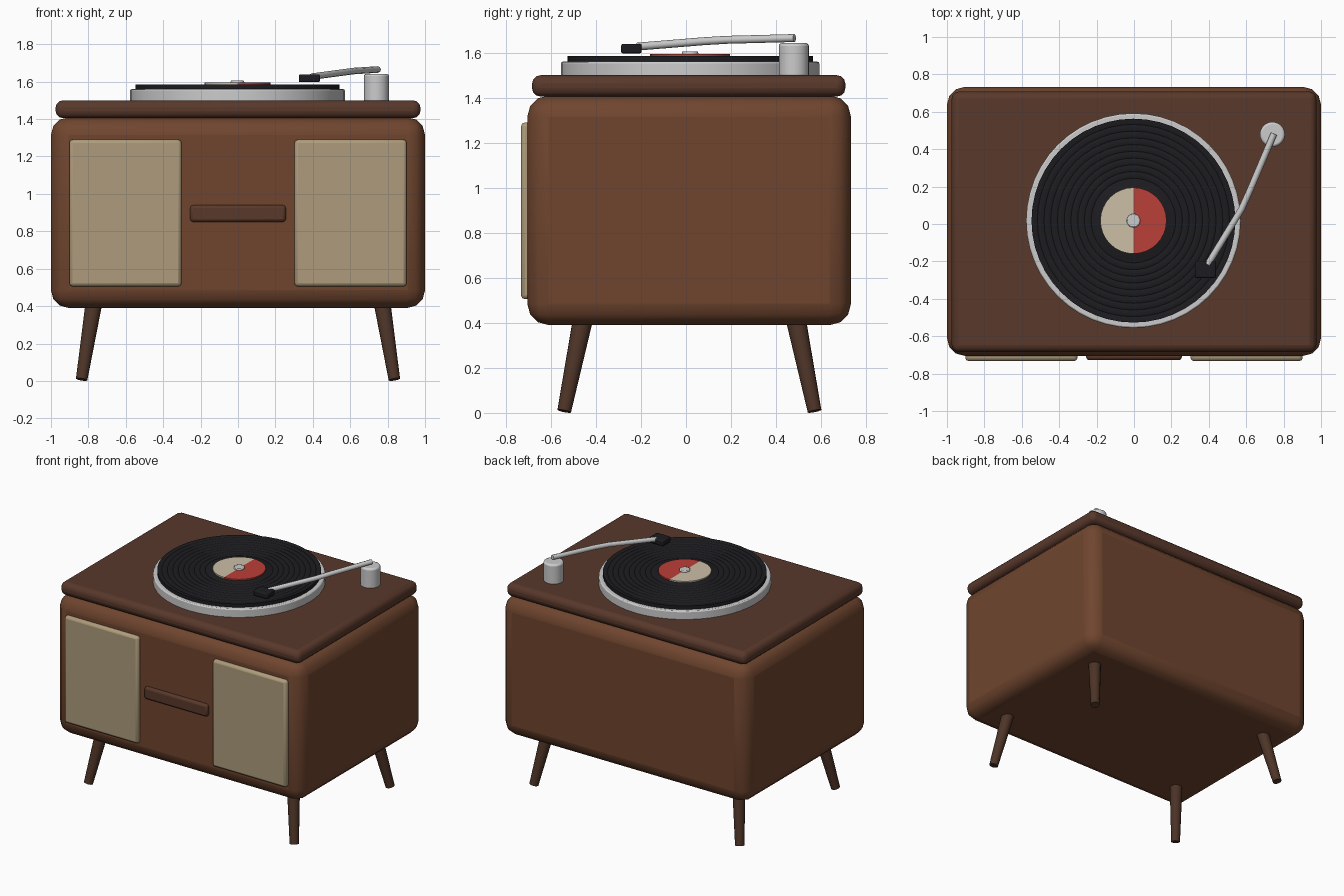
import bpy, bmesh
from math import pi, cos, sin
from mathutils import Vector, Matrix

if "Cube" in bpy.data.objects:
    bpy.data.objects.remove(bpy.data.objects["Cube"])

CY = 0.015  # depth centre of cabinet, legs and deck


def material(name, rgb):
    m = bpy.data.materials.new(name)
    m.diffuse_color = (*rgb, 1)
    m.use_nodes = True
    m.node_tree.nodes["Principled BSDF"].inputs["Base Color"].default_value = m.diffuse_color
    return m


WOOD = material("walnut", (0.16, 0.06, 0.028))
LID = material("dark_walnut", (0.10, 0.04, 0.024))
LEG = material("leg_wood", (0.075, 0.034, 0.02))
CLOTH = material("grille_cloth", (0.42, 0.33, 0.20))
BLACK = material("vinyl", (0.012, 0.012, 0.015))
CREAM = material("label_cream", (0.60, 0.52, 0.38))
RED = material("label_red", (0.50, 0.05, 0.04))


def finish(name, bm, mats, bevel=0, segs=3):
    me = bpy.data.meshes.new(name)
    bm.normal_update()
    bm.to_mesh(me)
    bm.free()
    ob = bpy.data.objects.new(name, me)
    bpy.context.collection.objects.link(ob)
    for m in mats:
        me.materials.append(m)
    if bevel:
        mod = ob.modifiers.new("bevel", "BEVEL")
        mod.width, mod.segments = bevel, segs
        mod.limit_method, mod.angle_limit = "ANGLE", 0.6
    bpy.ops.object.select_all(action="DESELECT")
    ob.select_set(True)
    bpy.context.view_layer.objects.active = ob
    bpy.ops.object.shade_smooth_by_angle(angle=0.7)
    return ob


def box(name, lo, hi, mats, bevel, segs=3):
    lo, hi = Vector(lo), Vector(hi)
    bm = bmesh.new()
    bmesh.ops.create_cube(bm, size=1, matrix=Matrix.Translation((lo + hi) / 2) @ Matrix.Diagonal((*(hi - lo), 1)))
    return finish(name, bm, mats, bevel, segs)


def rod(name, a, b, r1, r2, mats, sides=32, bevel=0, segs=2):
    a, b = Vector(a), Vector(b)
    rot = (b - a).to_track_quat("Z", "Y").to_matrix().to_4x4()
    bm = bmesh.new()
    bmesh.ops.create_cone(bm, cap_ends=True, segments=sides, radius1=r1, radius2=r2,
                          depth=(b - a).length, matrix=Matrix.Translation((a + b) / 2) @ rot)
    return finish(name, bm, mats, bevel, segs)


# cabinet and lid
box("cabinet", (-1, -0.705, 0.39), (1, 0.733, 1.41), [WOOD], 0.095)
box("lid", (-0.975, -0.684, 1.405), (0.975, 0.708, 1.50), [LID], 0.038)

# speaker grilles and drawer handle
for side, x in (("left", -0.602), ("right", 0.602)):
    box(side + "_speaker_grille", (x - 0.3, -0.733, 0.505), (x + 0.3, -0.68, 1.29), [CLOTH], 0.018, 2)
box("handle", (-0.256, -0.728, 0.85), (0.256, -0.68, 0.94), [LID], 0.016, 2)

# splayed, tapered legs
for sx, xn in ((-1, "left"), (1, "right")):
    for sy, yn in ((-1, "front"), (1, "back")):
        rod(f"{yn}_{xn}_leg", (sx * 0.836, CY + sy * 0.556, 0.008), (sx * 0.77, CY + sy * 0.472, 0.42),
            0.031, 0.045, [LEG], 16)

# platter
C = Vector((-0.003, 0.018, 0))
rod("platter", C + Vector((0, 0, 1.49)), C + Vector((0, 0, 1.56)), 0.574, 0.574, [], 48, 0.008)

# record: turned profile with shallow grooves
profile = [(0, 1.555), (0.545, 1.555), (0.545, 1.585)]
for i in range(9):
    r = 0.52 - i * 0.036
    profile += [(r, 1.585), (r - 0.006, 1.582), (r - 0.012, 1.585)]
profile.append((0, 1.585))
bm = bmesh.new()
vs = [bm.verts.new((C.x + r, C.y, z)) for r, z in profile]
es = [bm.edges.new(p) for p in zip(vs, vs[1:])]
bmesh.ops.spin(bm, geom=vs + es, cent=C, axis=(0, 0, 1), angle=2 * pi, steps=48)
bmesh.ops.remove_doubles(bm, verts=bm.verts, dist=1e-4)
bmesh.ops.recalc_face_normals(bm, faces=bm.faces)
finish("record", bm, [BLACK])

# two-tone label and spindle
bm = bmesh.new()
bmesh.ops.create_cone(bm, cap_ends=True, cap_tris=True, segments=32, radius1=0.177, radius2=0.177,
                      depth=0.015, matrix=Matrix.Translation(C + Vector((0, 0, 1.587))))
for f in bm.faces:
    f.material_index = int(f.calc_center_median().x > C.x)
finish("record_label", bm, [CREAM, RED])
rod("spindle", C + Vector((0, 0, 1.57)), C + Vector((0, 0, 1.606)), 0.038, 0.036, [], 16, 0.005)

# tonearm base, arm and head
rod("tonearm_base", (0.74, 0.479, 1.49), (0.74, 0.479, 1.642), 0.067, 0.067, [], 24, 0.012)
cu = bpy.data.curves.new("tonearm", "CURVE")
cu.dimensions = "3D"
cu.bevel_depth, cu.bevel_resolution, cu.use_fill_caps = 0.0175, 2, True
path = [(0.748, 0.482, 1.665), (0.62, 0.18, 1.657), (0.575, 0.08, 1.651), (0.395, -0.215, 1.627)]
sp = cu.splines.new("POLY")
sp.points.add(len(path) - 1)
for p, co in zip(sp.points, path):
    p.co = (*co, 1)
arm = bpy.data.objects.new("tonearm", cu)
bpy.context.collection.objects.link(arm)
bpy.ops.object.select_all(action="DESELECT")
arm.select_set(True)
bpy.context.view_layer.objects.active = arm
bpy.ops.object.convert(target="MESH")
bpy.ops.object.shade_smooth_by_angle(angle=0.9)
box("tonearm_head", (0.325, -0.288, 1.597), (0.438, -0.197, 1.639), [BLACK], 0.008, 2)
